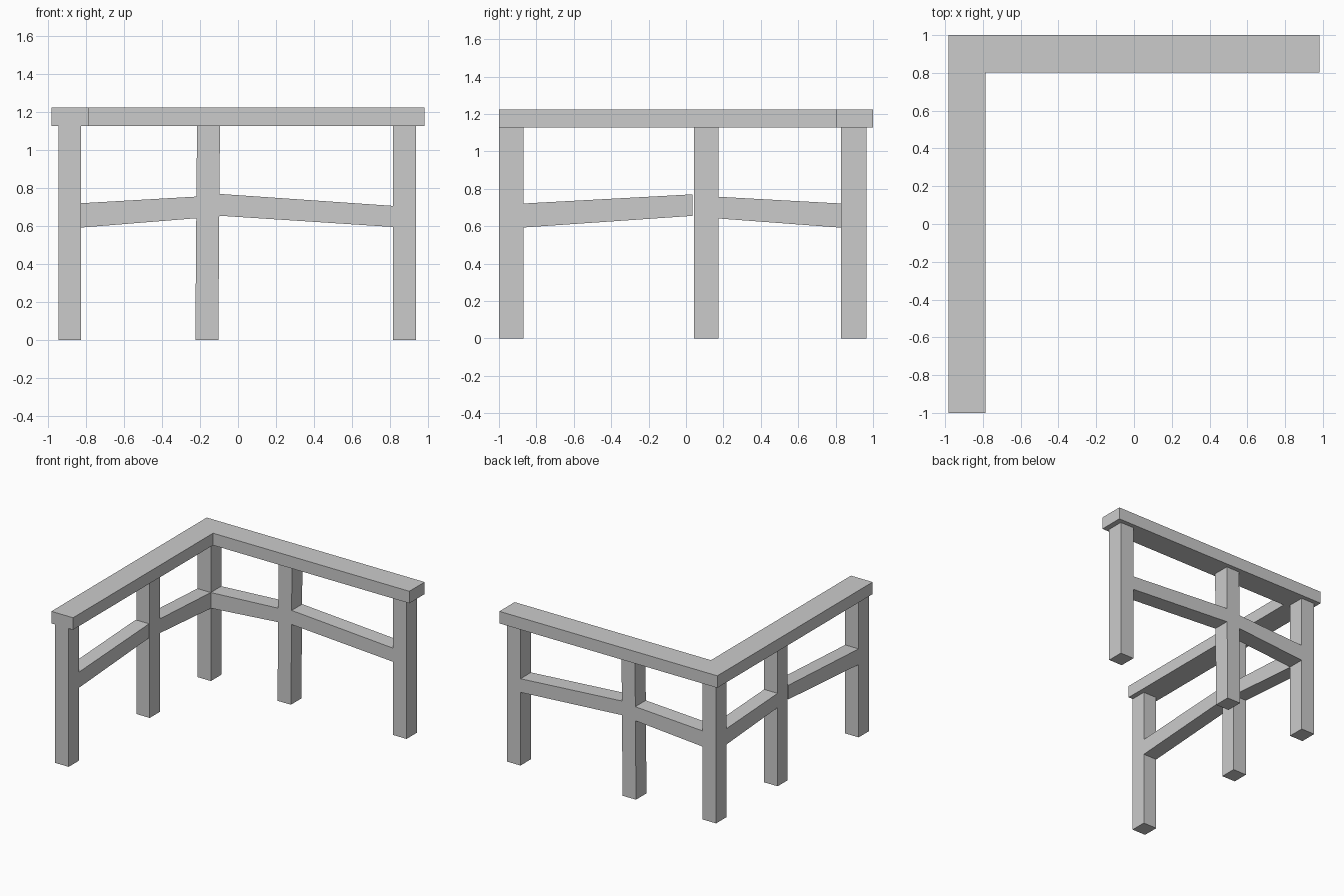
import bpy, bmesh

if "Cube" in bpy.data.objects:
    bpy.data.objects.remove(bpy.data.objects["Cube"])

def prism(name, profile, direction):
    """Extrude a planar outline along a direction vector."""
    bm = bmesh.new()
    face = bm.faces.new([bm.verts.new(p) for p in profile])
    ext = bmesh.ops.extrude_face_region(bm, geom=[face])
    verts = [g for g in ext["geom"] if isinstance(g, bmesh.types.BMVert)]
    bmesh.ops.translate(bm, verts=verts, vec=direction)
    bmesh.ops.recalc_face_normals(bm, faces=bm.faces)
    me = bpy.data.meshes.new(name)
    bm.to_mesh(me)
    bm.free()
    ob = bpy.data.objects.new(name, me)
    bpy.context.collection.objects.link(ob)
    return ob

CAP_Z, TOP_Z = 1.127, 1.225
X0, X1 = -0.947, -0.826    # width of the side run's posts and rails
Y0, Y1 = 0.83, 0.965       # depth of the back run's posts and rails

# L-shaped top rail
outline = [(-0.982, -1), (-0.787, -1), (-0.787, 0.803),
           (0.982, 0.803), (0.982, 1), (-0.982, 1)]
prism("top_rail", [(x, y, CAP_Z) for x, y in outline], (0, 0, TOP_Z - CAP_Z))

# Posts: x range, y range, sideways lean from foot to top
posts = {
    "side_front_post": (X0, X1, -1.0, -0.87, 0),
    "side_middle_post": (X0, X1, 0.043, 0.173, 0),
    "corner_post": (X0, X1, Y0, Y1, 0),
    "back_middle_post": (-0.225, -0.104, Y0, Y1, 0.009),
    "back_end_post": (0.816, 0.938, Y0, Y1, 0),
}
for name, (xa, xb, ya, yb, lean) in posts.items():
    prism(name, [(xa, ya, 0), (xb, ya, 0), (xb, yb, 0), (xa, yb, 0)], (lean, 0, CAP_Z))

# Sloping middle rails: start, end, (bottom, top) heights at each end
side_rails = {
    "side_front_rail": (-0.87, 0.035, (0.593, 0.721), (0.655, 0.77)),
    "side_rear_rail": (0.173, 0.83, (0.641, 0.757), (0.592, 0.721)),
}
for name, (a, b, (la, ha), (lb, hb)) in side_rails.items():
    prism(name, [(X0, a, la), (X0, b, lb), (X0, b, hb), (X0, a, ha)], (X1 - X0, 0, 0))

back_rails = {
    "back_left_rail": (-0.826, -0.217, (0.593, 0.721), (0.642, 0.756)),
    "back_right_rail": (-0.097, 0.816, (0.655, 0.77), (0.596, 0.707)),
}
for name, (a, b, (la, ha), (lb, hb)) in back_rails.items():
    prism(name, [(a, Y0, la), (b, Y0, lb), (b, Y0, hb), (a, Y0, ha)], (0, Y1 - Y0, 0))
